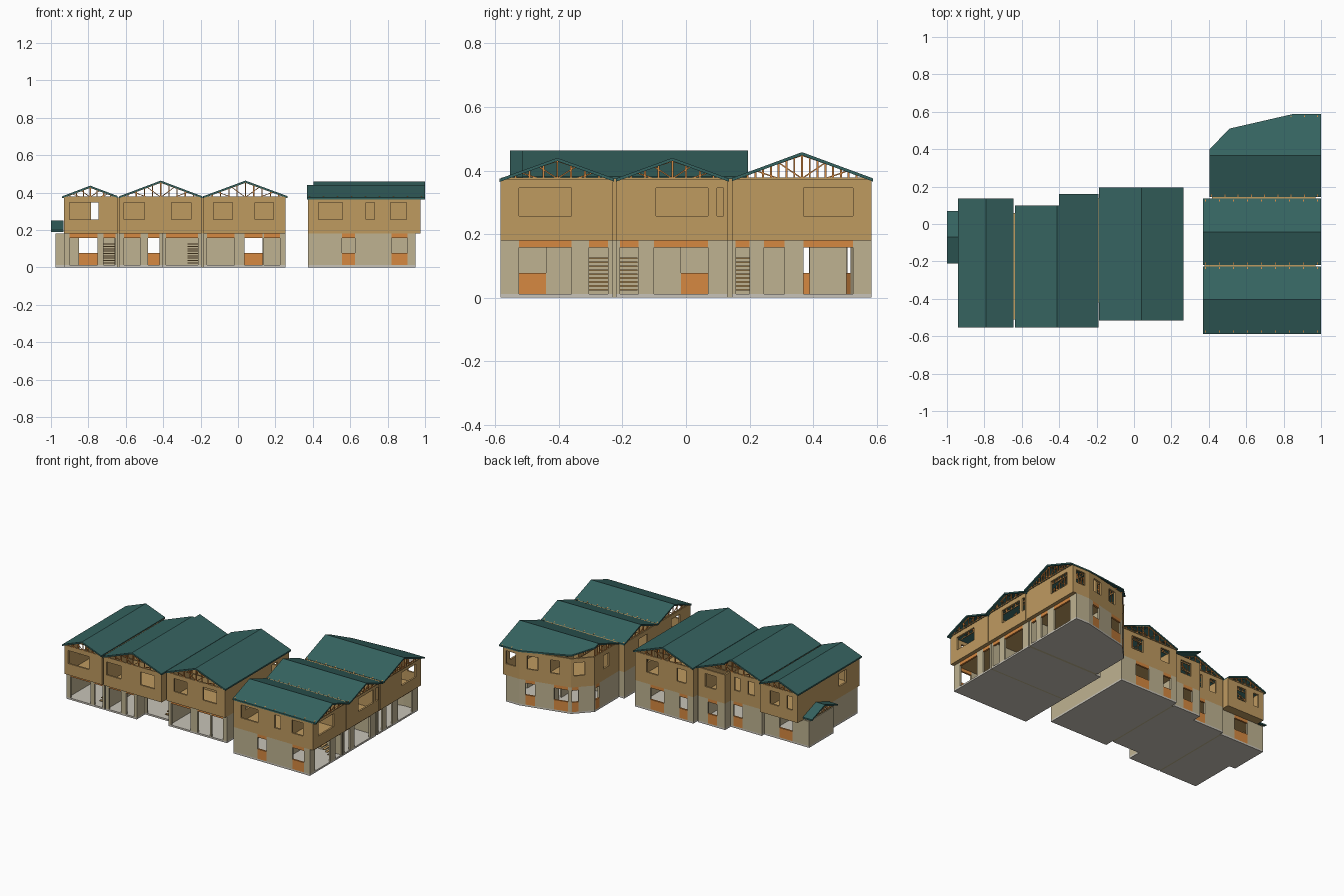
import bpy, bmesh
from mathutils import Vector

cube = bpy.data.objects.get("Cube")
if cube:
    bpy.data.objects.remove(cube)


def material(name, color):
    m = bpy.data.materials.new(name)
    m.use_nodes = True
    m.diffuse_color = (*color, 1)
    m.node_tree.nodes["Principled BSDF"].inputs["Base Color"].default_value = (*color, 1)
    return m


MATS = [material("stone beige", (.52, .45, .285)), material("wood tan", (.52, .325, .118)),
        material("timber orange", (.67, .25, .053)), material("roof green", (.036, .125, .117)),
        material("pale plaster", (.58, .55, .48))]
BEIGE, TAN, ORANGE, GREEN, PALE = range(len(MATS))
FLOOR, MID, DECK, EAVE = .012, .18, .19, .375
THICK = .012


class Part:
    """Collects prisms into one named object."""

    def __init__(self, name):
        self.name, self.bm = name, bmesh.new()

    def prism(self, low, high, mat):
        a = [self.bm.verts.new(p) for p in low]
        b = [self.bm.verts.new(p) for p in high]
        n = len(a)
        faces = [self.bm.faces.new(a[::-1]), self.bm.faces.new(b)]
        for i in range(n):
            j = (i + 1) % n
            faces.append(self.bm.faces.new((a[i], a[j], b[j], b[i])))
        for f in faces:
            f.material_index = mat

    def slab(self, plan, z0, z1, mat):
        self.prism([(*p, z0) for p in plan], [(*p, z1) for p in plan], mat)

    def bar(self, p, q, mat, w=.006):
        p, q = Vector(p), Vector(q)
        d = (q - p).normalized()
        side = d.cross(Vector((0, 0, 1)) if abs(d.z) < .9 else Vector((1, 0, 0))).normalized() * w / 2
        up = d.cross(side).normalized() * w / 2
        ring = [side + up, up - side, -side - up, side - up]
        self.prism([p + r for r in ring], [q + r for r in ring], mat)

    def wall(self, p, q, z0, z1, openings, mat, trim):
        """Wall thickened to the left of p-q; openings are (from, to, bottom, top)."""
        p, q = Vector(p), Vector(q)
        d = q - p
        axis = 0 if abs(d.x) >= abs(d.y) else 1
        inward = Vector((-d.y, d.x)).normalized() * THICK

        def piece(u, v, a, b, m):
            if v - u > .001 and b - a > .001:
                s, e = p + d * u, p + d * v
                self.slab([s, e, e + inward, s + inward], a, b, m)

        cuts = []
        for a, b, za, zb in openings:
            u, v = sorted(((a - p[axis]) / d[axis], (b - p[axis]) / d[axis]))
            cuts.append((u, v, za, zb))
        at = 0
        for u, v, za, zb in sorted(cuts):
            piece(at, u, z0, z1, mat)
            piece(u, v, z0, za, trim)
            piece(u, v, zb, z1, trim)
            at = v
        piece(at, 1, z0, z1, mat)

    def finish(self):
        bmesh.ops.recalc_face_normals(self.bm, faces=self.bm.faces)
        me = bpy.data.meshes.new(self.name)
        self.bm.to_mesh(me)
        self.bm.free()
        for m in MATS:
            me.materials.append(m)
        bpy.context.collection.objects.link(bpy.data.objects.new(self.name, me))


def rect(x0, y0, x1, y1):
    return [(x0, y0), (x1, y0), (x1, y1), (x0, y1)]


def win(*spans):
    return [(a, b, .257, .346) for a, b in spans]


def low(*spans):
    return [(a, b, .078, .158) for a, b in spans]


def door(*spans):
    return [(a, b, FLOOR, .158) for a, b in spans]


def storey(name, plan, z0, z1, holes, mat, trim):
    part = Part(name)
    for i, p in enumerate(plan):
        part.wall(p, plan[(i + 1) % len(plan)], z0, z1, holes.get(i, []), mat, trim)
    part.finish()


def unit(name, lower, upper, low_holes, high_holes):
    storey(name + "_ground_walls", lower, FLOOR, MID, low_holes, BEIGE, ORANGE)
    storey(name + "_upper_walls", upper, MID, EAVE, high_holes, TAN, TAN)
    floors = Part(name + "_floors")
    floors.slab(lower, 0, FLOOR, PALE)
    floors.slab(upper, MID, DECK, TAN)
    floors.finish()


def roof(name, axis, ridge, top, eave, halves, half_width):
    """Two sloping sheets; axis is the direction across the ridge."""
    part = Part(name)
    for plan in halves:
        sheet = [(x, y, top - (top - eave) * abs((x, y)[axis] - ridge) / half_width) for x, y in plan]
        part.prism([(x, y, z - .01) for x, y, z in sheet], sheet, GREEN)
    part.finish()


def trusses(name, axis, ridge, half, top, base, stations, studs, limit=lambda s: 9):
    part = Part(name)

    def at(t, s, z):
        return (t, s, z) if axis == 0 else (s, t, z)

    for s in stations:
        end = min(ridge + half, limit(s))

        def line(t):
            return top - .009 - (top - base - .008) * abs(t - ridge) / half

        part.bar(at(ridge - half, s, base), at(end, s, base), TAN)
        part.bar(at(ridge - half, s, line(ridge - half)), at(ridge, s, line(ridge)), ORANGE)
        part.bar(at(ridge, s, line(ridge)), at(end, s, line(end)), ORANGE)
        for i in range(1 - studs, studs):
            t = ridge + half * i / studs
            if t < end - .004:
                part.bar(at(t, s, base), at(t, s, line(t)), ORANGE)
        # diagonal webs
        for sign in (-1, 1):
            a, b = ridge + sign * half * .33, ridge + sign * half * .66
            if max(a, b) < end:
                part.bar(at(ridge, s, base), at(a, s, line(a)), ORANGE, .004)
                part.bar(at(a, s, base), at(b, s, line(b)), ORANGE, .004)
    part.finish()


def spread(a, b, n):
    return [a + (b - a) * i / (n - 1) for i in range(n)]


def stairs(name, start, step, width, count=9):
    part = Part(name)
    x, y = start
    for i in range(count):
        cx, cy, z = x + step[0] * i, y + step[1] * i, .022 + .0125 * i
        dx, dy = (width / 2, .009) if step[0] == 0 else (.009, width / 2)
        part.slab(rect(cx - dx, cy - dy, cx + dx, cy + dy), z, z + .005, TAN)
    part.finish()


# West block: three units with ridges running front to back
side_bump = [(-.645, .065), (-.975, .065), (-.975, -.2), (-.93, -.2)]
unit("west_end", [(-.93, -.52), (-.645, -.52)] + side_bump, rect(-.93, -.545, -.645, .125),
     {0: door((-.90, -.75), (-.72, -.655)), 2: low((-.85, -.75))},
     {0: win((-.90, -.745)), 2: win((-.89, -.85), (-.79, -.72)), 3: win((-.4, -.32))})
step_back = [(-.195, .15), (-.4, .15), (-.4, .09), (-.635, .09)]
unit("west_middle", [(-.635, -.52), (-.4, -.52), (-.4, -.43), (-.195, -.43)] + step_back,
     [(-.635, -.545), (-.195, -.545)] + step_back,
     {0: door((-.61, -.52), (-.48, -.42)), 2: door((-.385, -.215)),
      4: low((-.34, -.27)), 6: low((-.49, -.42))},
     {0: win((-.61, -.50), (-.355, -.25)), 2: win((-.33, -.25)), 4: win((-.58, -.53), (-.47, -.43))})
unit("west_inner", rect(-.185, -.485, .255, .185), rect(-.185, -.505, .255, .185),
     {0: door((-.165, -.02), (.035, .13), (.14, .225)), 2: low((.035, .14), (-.14, -.08))},
     {0: win((-.13, -.03), (.09, .19)), 2: win((-.13, -.06), (.08, .17)), 1: win((0, .06))})

roof("west_end_roof", 0, -.79, .437, .38,
     [rect(-.94, -.553, -.79, .135), rect(-.79, -.553, -.645, .135)], .15)
roof("west_middle_roof", 0, -.413, .464, .38,
     [rect(-.635, -.553, -.413, .10), rect(-.413, -.553, -.4, .10), rect(-.4, -.553, -.19, .16)], .222)
roof("west_inner_roof", 0, .04, .464, .38,
     [rect(-.187, -.515, .04, .195), rect(.04, -.515, .265, .195)], .227)
trusses("west_end_trusses", 0, -.79, .145, .437, EAVE, spread(-.543, .125, 10), 4)
trusses("west_middle_trusses", 0, -.413, .218, .464, EAVE, spread(-.543, .092, 10), 5)
trusses("west_inner_trusses", 0, .04, .222, .464, EAVE, spread(-.508, .187, 10), 5)

# Side porch
roof("porch_roof", 1, -.07, .25, .2, [rect(-1, -.21, -.932, -.07), rect(-1, -.07, -.932, .07)], .14)
trusses("porch_trusses", 1, -.07, .13, .25, .198, [-.985, -.955], 3)

# East block: three units with ridges running side to side
unit("east_front", rect(.375, -.583, .95, -.23), rect(.375, -.583, .975, -.23),
     {0: low((.555, .625), (.82, .905)), 1: door((-.525, -.36), (-.305, -.245))},
     {0: win((.43, .56), (.685, .73), (.815, .90)), 1: win((-.525, -.36)), 3: win((-.47, -.38))})
unit("east_middle", rect(.375, -.22, .95, .13), rect(.375, -.22, .975, .13),
     {1: door((-.215, -.15), (-.1, .07))},
     {1: win((-.095, .07), (.098, .125)), 3: win((-.12, -.03))})
corner = [(.85, .583), (.515, .503), (.413, .395), (.413, .145)]
unit("east_back", [(.95, .145), (.95, .583)] + corner, [(.975, .145), (.975, .583)] + corner,
     {0: door((.155, .20), (.245, .31), (.37, .525)), 2: low((.535, .625), (.75, .81)),
      3: low((.47, .5)), 4: low((.345, .388))},
     {0: win((.37, .525)), 1: win((.88, .95)), 2: win((.59, .65), (.73, .80)),
      3: win((.44, .49)), 4: win((.24, .30))})

roof("east_front_roof", 1, -.405, .44, EAVE,
     [rect(.37, -.587, 1, -.405), rect(.37, -.405, 1, -.226)], .18)
roof("east_middle_roof", 1, -.043, .44, EAVE,
     [rect(.37, -.22, 1, -.043), rect(.37, -.043, 1, .136)], .178)
roof("east_back_roof", 1, .365, .458, EAVE,
     [rect(.405, .145, 1, .365),
      [(.405, .365), (1, .365), (1, .588), (.85, .588), (.51, .51), (.405, .4)]], .225)


def clipped(x):
    if x < .51:
        return .39 + (x - .405)
    return min(.58, .5 + (x - .51) * .235)


trusses("east_front_trusses", 1, -.405, .175, .44, EAVE, spread(.382, .982, 9), 4)
trusses("east_middle_trusses", 1, -.043, .173, .44, EAVE, spread(.382, .982, 9), 4)
trusses("east_back_trusses", 1, .365, .22, .458, EAVE, spread(.415, .982, 9), 9, clipped)

# Joints between neighbouring units
joints = Part("party_joints")
for x0, y0, x1, y1, over in ((-.645, -.51, -.635, .06, 0), (-.195, -.42, -.185, .14, 0),
                             (.377, -.23, .945, -.22, .025), (.416, .13, .945, .145, .025)):
    joints.slab(rect(x0, y0, x1, y1), 0, MID, BEIGE)
    joints.slab(rect(x0, y0, x1 + over, y1), MID, EAVE, TAN)
joints.finish()

# Inner partitions
inner = Part("inner_partitions")
for x0, x1, gaps, views in ((-.915, -.66, [(-.85, -.75)], [(-.785, -.745)]),
                            (-.62, -.21, [(-.49, -.42)], []), (-.17, .24, [(.035, .14)], [])):
    inner.wall((x0, -.2), (x1, -.2), FLOOR, MID, door(*gaps), BEIGE, ORANGE)
    inner.wall((x0, -.25), (x1, -.25), DECK, EAVE, win(*views), TAN, TAN)
for y0, y1, gaps in ((-.568, -.242, low((-.525, -.44))), (-.208, .118, low((-.015, .07))),
                     (.157, .53, door((.36, .388), (.505, .529)))):
    inner.wall((.7, y0), (.7, y1), FLOOR, MID, gaps, BEIGE, ORANGE)
    inner.wall((.75, y0), (.75, y1), DECK, EAVE, [], TAN, TAN)
inner.finish()

# Open stairs behind the entrances
for i, (x, y) in enumerate(((-.688, -.46), (-.24, -.39))):
    stairs(f"west_stair_{i}", (x, y), (0, .018), .06)
for i, y in enumerate((-.275, -.182, .178)):
    stairs(f"east_stair_{i}", (.9, y), (-.02, 0), .06)
